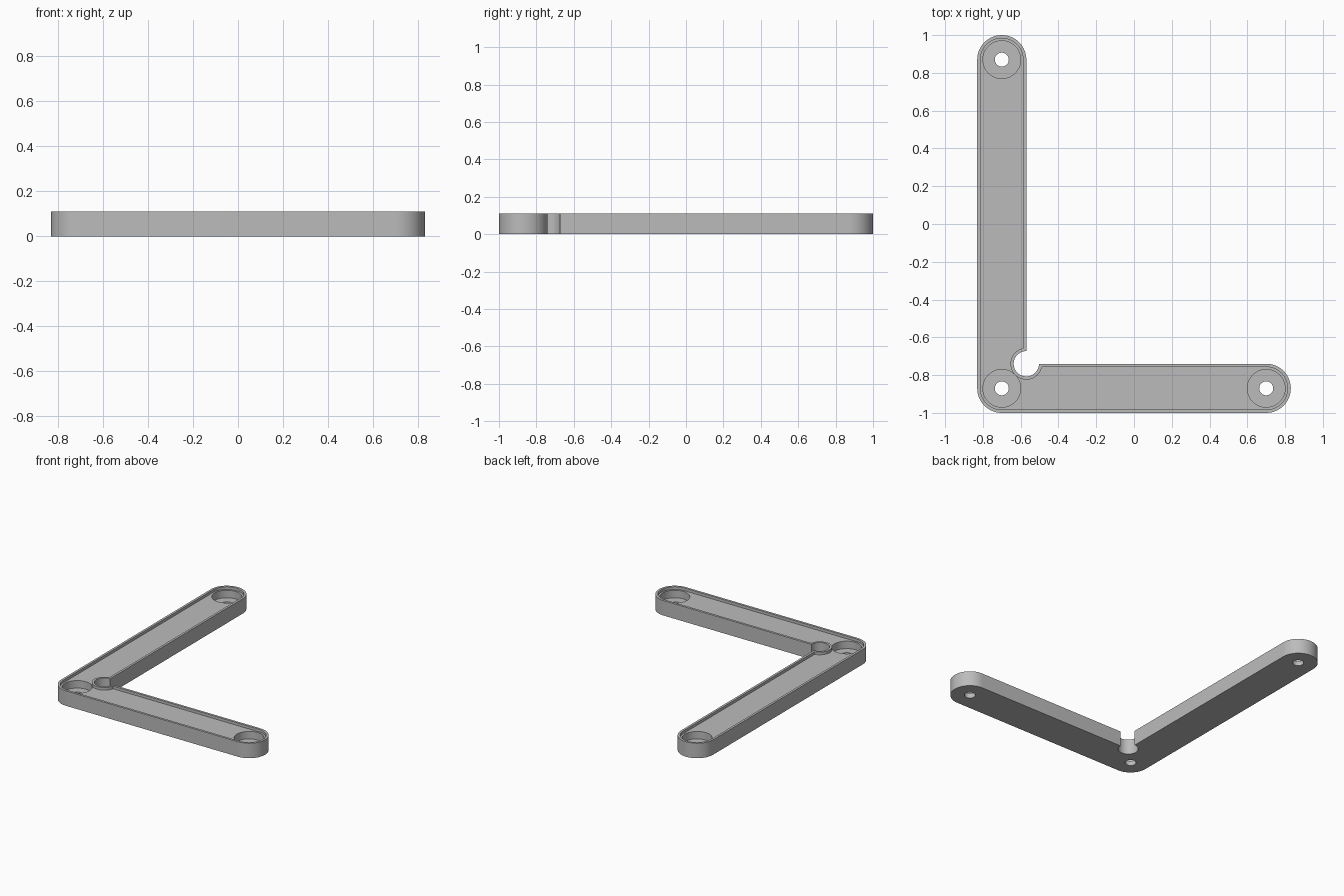
import bpy, bmesh
from math import sin, cos, asin, sqrt, pi, radians

cube = bpy.data.objects.get("Cube")
if cube:
    bpy.data.objects.remove(cube, do_unlink=True)

HEIGHT = 0.11          # bracket thickness
HALF = 0.13            # half width of each arm
NOTCH = 0.067          # relief radius in the inner corner
RIM = 0.017            # width of the raised border
FLOOR = 0.09           # recessed floor level
SEAT = 0.035           # counterbore floor level
X, Y = 0.7, 0.87       # screw positions
SCREWS = [(-X, Y), (-X, -Y), (X, -Y)]

grey = bpy.data.materials.new("plain grey")
grey.use_nodes = True
colour = (0.5, 0.5, 0.5, 1)
grey.diffuse_color = colour
grey.node_tree.nodes["Principled BSDF"].inputs["Base Color"].default_value = colour


def arc(cx, cy, r, start, end, steps):
    angles = [start + (end - start) * i / steps for i in range(steps + 1)]
    return [(cx + r * cos(a), cy + r * sin(a)) for a in angles]


def outline(inset):
    """L-shaped outline with round ends and a round inner-corner relief."""
    r, n = HALF - inset, NOTCH + inset
    lead = asin(inset / n)
    return (arc(-X, Y, r, 0, pi, 40)
            + arc(-X, -Y, r, pi, 1.5 * pi, 20)
            + arc(X, -Y, r, -pi / 2, pi / 2, 40)
            + arc(HALF - X, HALF - Y, n, -lead, lead - 1.5 * pi, 48))


def prism(name, points, low, high):
    bm = bmesh.new()
    face = bm.faces.new([bm.verts.new((x, y, low)) for x, y in points])
    top = bmesh.ops.extrude_face_region(bm, geom=[face])["geom"]
    verts = [v for v in top if isinstance(v, bmesh.types.BMVert)]
    bmesh.ops.translate(bm, verts=verts, vec=(0, 0, high - low))
    bmesh.ops.recalc_face_normals(bm, faces=bm.faces)
    mesh = bpy.data.meshes.new(name)
    bm.to_mesh(mesh)
    bm.free()
    mesh.materials.append(grey)
    obj = bpy.data.objects.new(name, mesh)
    bpy.context.collection.objects.link(obj)
    return obj


def cut(target, cutter):
    bpy.context.view_layer.objects.active = target
    mod = target.modifiers.new("cut", "BOOLEAN")
    mod.operation = "DIFFERENCE"
    mod.solver = "EXACT"
    mod.object = cutter
    bpy.ops.object.modifier_apply(modifier=mod.name)
    bpy.data.objects.remove(cutter, do_unlink=True)


# Solid body, then the shallow tray inside the rim
bracket = prism("corner_bracket", outline(0), 0, HEIGHT)
cut(bracket, prism("tray_cutter", outline(RIM), FLOOR, HEIGHT + 0.1))

# Counterbored screw holes
for x, y in SCREWS:
    for radius, low in ((0.1, SEAT), (0.037, -0.1)):
        circle = arc(x, y, radius, 0, 2 * pi, 48)[:-1]
        cut(bracket, prism("hole_cutter", circle, low, FLOOR + 0.1))

# Smooth round walls, crisp edges
bpy.ops.object.select_all(action="DESELECT")
bracket.select_set(True)
bpy.context.view_layer.objects.active = bracket
bpy.ops.object.shade_smooth_by_angle(angle=radians(30))
